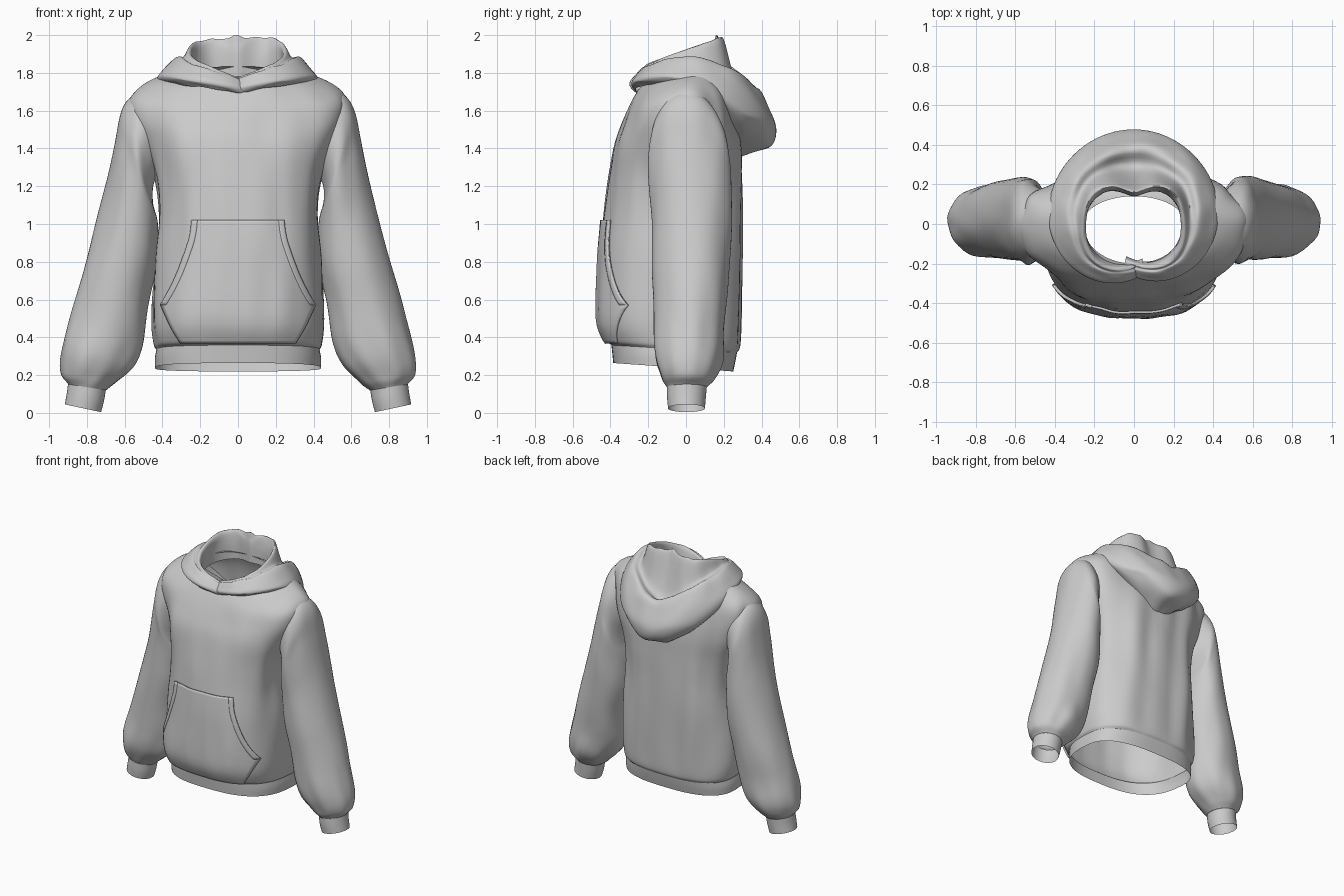
import bpy, bmesh, math
from mathutils import Vector, noise
from mathutils.bvhtree import BVHTree

if "Cube" in bpy.data.objects:
    bpy.data.objects.remove(bpy.data.objects["Cube"])


def spline(keys, t):
    # Catmull-Rom through rows of numbers
    n = len(keys)
    i = min(max(int(math.floor(t)), 0), n - 2)
    f = t - i
    b, c = keys[i], keys[i + 1]
    a = keys[i - 1] if i > 0 else [2 * p - q for p, q in zip(b, c)]
    d = keys[i + 2] if i + 2 < n else [2 * q - p for p, q in zip(b, c)]
    return [0.5 * (2 * q + (r - p) * f + (2 * p - 5 * q + 4 * r - s) * f * f
                   + (3 * q - p - 3 * r + s) * f ** 3)
            for p, q, r, s in zip(a, b, c, d)]


def grid(name, rows, closed=False):
    # mesh from rows of points
    m = len(rows[0])
    verts = [p for r in rows for p in r]
    faces = []
    for i in range(len(rows) - 1):
        for j in range(m if closed else m - 1):
            k = (j + 1) % m
            faces.append((i * m + j, i * m + k, (i + 1) * m + k, (i + 1) * m + j))
    me = bpy.data.meshes.new(name)
    me.from_pydata(verts, [], faces)
    bm = bmesh.new()
    bm.from_mesh(me)
    bmesh.ops.recalc_face_normals(bm, faces=bm.faces)
    bm.to_mesh(me)
    bm.free()
    ob = bpy.data.objects.new(name, me)
    bpy.context.collection.objects.link(ob)
    for o in bpy.context.selected_objects:
        o.select_set(False)
    ob.select_set(True)
    bpy.context.view_layer.objects.active = ob
    bpy.ops.object.shade_smooth_by_angle(angle=math.radians(50))
    return ob


def tree_of(ob):
    return BVHTree.FromPolygons([v.co for v in ob.data.vertices],
                                [p.vertices for p in ob.data.polygons])


def trim(ob, tree, core, min_x):
    # remove faces hidden inside another shell; core is a point known to be inside it
    def side_of(p):
        loc, nor = tree.find_nearest(p)[:2]
        return (p - loc).dot(nor)
    sign = math.copysign(1, side_of(Vector(core)))
    bm = bmesh.new()
    bm.from_mesh(ob.data)
    dead = []
    for f in bm.faces:
        c = f.calc_center_median()
        if c.x * math.copysign(1, core[0] or c.x) > min_x and sign * side_of(c) > .015:
            dead.append(f)
    bmesh.ops.delete(bm, geom=dead, context='FACES')
    bm.to_mesh(ob.data)
    bm.free()


def spow(c, e):
    return math.copysign(abs(c) ** e, c)


def samples(n, steps):
    return [i * (n - 1) / steps for i in range(steps + 1)]


# torso rings: z, half width, front y, back y, squareness, tilt
HEM = [(.237, .44, -.385, .25, 2.7, -.07), (.29, .44, -.39, .262, 2.7, -.06),
       (.335, .432, -.395, .27, 2.7, -.06)]
BODY = [(.335, .432, -.395, .27, 2.7, -.06), (.37, .445, -.425, .285, 2.8, -.05),
        (.50, .455, -.462, .29, 2.8, -.03), (.80, .44, -.45, .295, 2.8, 0),
        (1.05, .42, -.43, .295, 2.8, 0), (1.25, .44, -.41, .295, 2.7, 0),
        (1.42, .50, -.38, .29, 2.6, 0), (1.56, .565, -.335, .265, 2.4, .05),
        (1.655, .575, -.30, .24, 2.3, .1), (1.725, .52, -.268, .21, 2.1, .15),
        (1.78, .41, -.235, .175, 2, .2), (1.80, .26, -.20, .14, 2, .25)]


def torso(name, keys, steps, fold):
    rows = []
    for t in samples(len(keys), steps):
        z, w, yf, yb, n, tilt = spline(keys, t)
        fade = fold * math.sin(math.pi * min(1, t / (len(keys) - 1)))
        row = []
        for j in range(96):
            a = 2 * math.pi * j / 96
            c, s = math.cos(a), math.sin(a)
            x = w * spow(c, 2 / n)
            y = (yb if s > 0 else -yf) * spow(s, 2 / n)
            k = 1 + fade * noise.noise(Vector((x * 7, y * 7, z * 1.8)))
            if s > 0:
                k += .6 * fade * s * math.sin(x * 26 + z * 2)
            row.append((x * k, y * k, z + tilt * y))
        rows.append(row)
    return grid(name, rows, True)


body = torso("body", BODY, 66, .05)
torso("hem_band", HEM, 6, 0)
body_tree = tree_of(body)

# sleeve rings: outer x z, inner x z, front y, back y
SLEEVE = [(.45, 1.715, .42, 1.28, -.15, .15), (.545, 1.69, .45, 1.20, -.185, .195),
          (.61, 1.61, .45, 1.11, -.20, .225), (.65, 1.45, .425, 1.0, -.195, .235),
          (.71, 1.17, .43, .80, -.185, .24), (.805, .81, .47, .58, -.175, .225),
          (.885, .53, .50, .38, -.17, .205), (.938, .33, .555, .25, -.165, .195),
          (.938, .21, .64, .165, -.13, .155), (.90, .152, .70, .12, -.10, .11)]
CUFF = [(.90, .152, .70, .12, -.10, .11), (.907, .10, .71, .06, -.10, .105),
        (.917, .045, .725, .004, -.095, .10)]


def sleeve(name, keys, steps, fold, side):
    rows = []
    for t in samples(len(keys), steps):
        xo, zo, xi, zi, yf, yb = spline(keys, t)
        low = max(0, t - 6) / 3
        gather = fold * 1.2 * low * (1 - low)
        x, z, y = (xo + xi) / 2, (zo + zi) / 2, (yf + yb) / 2
        row = []
        for j in range(56):
            a = 2 * math.pi * j / 56
            c, s = math.cos(a), math.sin(a)
            k = 1 + fold * noise.noise(Vector((c * 1.6, s * 1.6 + side * 5, t * .8)))
            k += gather * math.sin(9 * a)
            row.append((side * (x + (xo - xi) / 2 * c * k), y + (yb - yf) / 2 * s * k,
                        z + (zo - zi) / 2 * c * k))
        rows.append(row)
    return grid(name, rows, True)


for side, label in ((-1, "right"), (1, "left")):
    arm = sleeve(label + "_sleeve", SLEEVE, 63, .05, side)
    arm_tree = tree_of(arm)
    trim(arm, body_tree, (0, 0, .9), 0)
    trim(body, arm_tree, (side * .66, 0, .9), .45)
    sleeve(label + "_cuff", CUFF, 6, 0, side)

# hood profiles (radius, height) from inner neck over the rim to the draped edge
HOOD = [
    # front
    (.185, 1.69, .19, 1.73, .20, 1.765, .21, 1.775, .22, 1.77, .235, 1.765,
     .255, 1.75, .272, 1.725, .268, 1.705, .25, 1.69),
    (.23, 1.72, .235, 1.77, .25, 1.835, .27, 1.85, .285, 1.835, .30, 1.835,
     .335, 1.80, .36, 1.77, .355, 1.75, .33, 1.73),
    # side
    (.245, 1.74, .245, 1.83, .24, 1.905, .26, 1.92, .29, 1.885, .33, 1.88,
     .39, 1.82, .425, 1.775, .415, 1.745, .37, 1.72),
    (.22, 1.76, .22, 1.88, .235, 1.96, .26, 1.965, .31, 1.81, .37, 1.82,
     .425, 1.73, .46, 1.62, .44, 1.55, .36, 1.50),
    # back
    (.14, 1.78, .14, 1.90, .15, 1.965, .175, 1.965, .28, 1.67, .37, 1.70,
     .43, 1.635, .478, 1.50, .44, 1.405, .27, 1.35)]
ring = HOOD + HOOD[-2::-1]
rows = []
for i in range(97):
    u = -.3 + 8.6 * i / 96
    flat = spline(ring, u)
    prof = [flat[k:k + 2] for k in range(0, 20, 2)]
    ang = -math.pi / 2 + u * math.pi / 4
    back = max(0, math.sin(ang))
    row = []
    for t in samples(10, 45):
        r, z = spline(prof, t)
        r += .006 * (u - 4) / 4
        n = noise.noise(Vector((math.cos(ang) * 3, math.sin(ang) * 3, t * .9)))
        z += n * .022 * min(1, t / 2) * (.3 + back)
        row.append((r * math.cos(ang), r * math.sin(ang), min(z, 2)))
    rows.append(row)
grid("hood", rows)

# front pocket follows the torso surface
BOTTOM = [(.30, .375), (.35, .46), (.40, .57)]
OPENING = [(.40, .57), (.355, .65), (.31, .75), (.265, .88), (.248, .95), (.24, 1.02)]


def strip(keys, lo, hi, cols, lift, steps):
    # lo/hi turn the edge half-width into the strip's x limits
    rows = []
    for t in samples(len(keys), steps):
        w, z = spline(keys, t)
        row = []
        for j in range(cols + 1):
            x = lo(w) + (hi(w) - lo(w)) * j / cols
            hit, nor = body_tree.ray_cast(Vector((x, -1, z)), Vector((0, 1, 0)))[:2]
            row.append(hit - nor * math.copysign(lift, nor.y))
        rows.append(row)
    return rows


def thicken(ob):
    mod = ob.modifiers.new("thickness", 'SOLIDIFY')
    mod.thickness = .012
    mod.offset = 0


lower = strip(BOTTOM, lambda w: -w, lambda w: w, 36, .009, 12)
upper = strip(OPENING, lambda w: -w, lambda w: w, 36, .009, 24)
thicken(grid("front_pocket", lower + upper[1:]))
for side, label in ((-1, "right"), (1, "left")):
    thicken(grid(label + "_pocket_trim", strip(OPENING, lambda w: side * (w - .03),
                                               lambda w: side * w, 3, .012, 24)))
